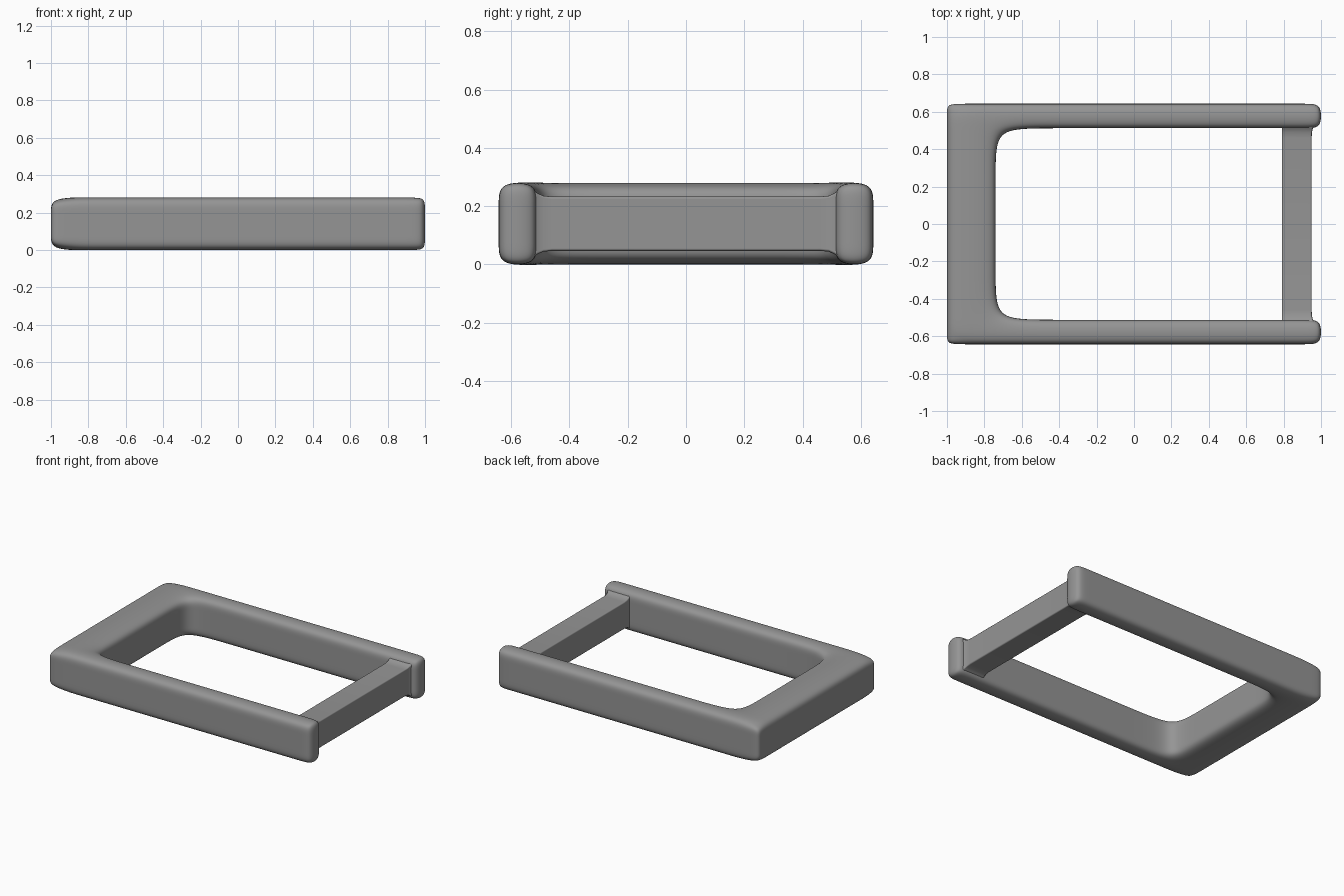
import bpy
import bmesh

cube = bpy.data.objects.get("Cube")
if cube:
    bpy.data.objects.remove(cube, do_unlink=True)

metal = bpy.data.materials.new("grey metal")
metal.use_nodes = True
GREY = (0.3, 0.3, 0.3, 1)
metal.diffuse_color = GREY
metal.node_tree.nodes["Principled BSDF"].inputs["Base Color"].default_value = GREY


def finish(name, bm):
    bmesh.ops.recalc_face_normals(bm, faces=bm.faces)
    mesh = bpy.data.meshes.new(name)
    bm.to_mesh(mesh)
    bm.free()
    mesh.materials.append(metal)
    mesh.shade_smooth()
    obj = bpy.data.objects.new(name, mesh)
    bpy.context.collection.objects.link(obj)
    return obj


# U-shaped frame: a grid cage of filled cells, rounded by subdivision
xs = [-1.0, -0.74, -0.5, 0.6, 0.93, 1.003]
ys = [-0.643, -0.512, -0.3, 0.3, 0.512, 0.643]
zs = [-0.003, 0.07, 0.21, 0.283]
cells = [(i, j) for i in range(5) for j in range(5) if i == 0 or j in (0, 4)]

bm = bmesh.new()
verts = {}


def vert(i, j, k):
    if (i, j, k) not in verts:
        verts[i, j, k] = bm.verts.new((xs[i], ys[j], zs[k]))
    return verts[i, j, k]


for i, j in cells:
    ring = [(i, j), (i + 1, j), (i + 1, j + 1), (i, j + 1)]
    for k in (0, 3):
        bm.faces.new([vert(a, b, k) for a, b in ring])
    # walls only where the neighbouring cell is empty
    neighbours = [(i, j - 1), (i + 1, j), (i, j + 1), (i - 1, j)]
    for n, other in enumerate(neighbours):
        if other not in cells:
            p, q = ring[n], ring[(n + 1) % 4]
            for k in range(3):
                bm.faces.new([vert(*p, k), vert(*q, k), vert(*q, k + 1), vert(*p, k + 1)])

# tighter outer corners at the wide end
crease = bm.edges.layers.float.new("crease_edge")
for j in (0, 5):
    for k in range(3):
        bm.edges.get((vert(0, j, k), vert(0, j, k + 1)))[crease] = 0.4

frame = finish("frame", bm)
subdivision = frame.modifiers.new("rounding", "SUBSURF")
subdivision.levels = subdivision.render_levels = 4

# Thin crossbar: rectangular loft, flaring where it meets the arms
# each station: y, front x, half height
half = [(0.0, 0.95, 0.093), (0.46, 0.95, 0.093), (0.49, 0.951, 0.096),
        (0.51, 0.956, 0.105), (0.53, 0.966, 0.12), (0.55, 0.975, 0.127)]
stations = [(-y, x, h) for y, x, h in reversed(half[1:])] + half
bm = bmesh.new()
rings = []
for y, x, h in stations:
    rings.append([bm.verts.new((a, y, 0.14 + s * h))
                  for a, s in ((0.79, -1), (x, -1), (x, 1), (0.79, 1))])
for a, b in zip(rings, rings[1:]):
    for n in range(4):
        m = (n + 1) % 4
        bm.faces.new([a[n], a[m], b[m], b[n]])
bm.faces.new(rings[0])
bm.faces.new(rings[-1])
crossbar = finish("crossbar", bm)
bevel = crossbar.modifiers.new("edge rounding", "BEVEL")
bevel.width = 0.008
bevel.segments = 3
bevel.limit_method = "ANGLE"
bevel.angle_limit = 1.0
bevel.harden_normals = True
